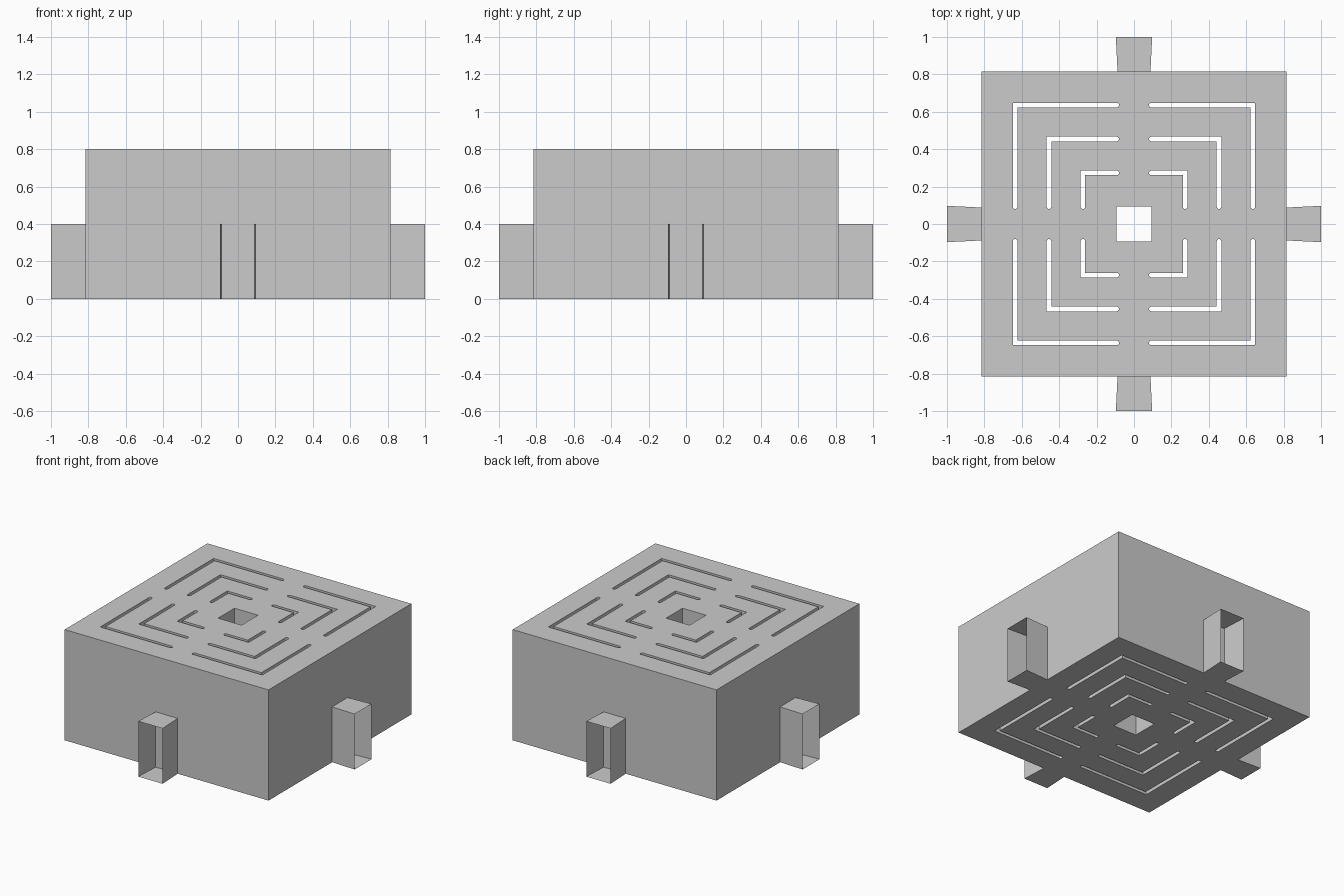
import bpy, bmesh
from math import cos, sin, pi
from mathutils import Matrix, Vector

if "Cube" in bpy.data.objects:
    bpy.data.objects.remove(bpy.data.objects["Cube"])

HALF, HEIGHT = 0.815, 0.8


def square(r):
    return [(-r, -r), (r, -r), (r, r), (-r, r)]


def slot(outer, width=0.025, gap=0.08, steps=8):
    """L-shaped slot in the +x +y corner with rounded ends."""
    inner, rad = outer - width, width / 2
    mid = outer - rad
    pts = [(outer, outer)]
    # rounded end of the arm running along x
    pts += [(gap + rad + rad * cos(a), mid + rad * sin(a))
            for a in (pi / 2 + pi * i / steps for i in range(steps + 1))]
    pts.append((inner, inner))
    # rounded end of the arm running along y
    pts += [(mid + rad * cos(a), gap + rad + rad * sin(a))
            for a in (pi + pi * i / steps for i in range(steps + 1))]
    return pts


# Block: filled outline with a square centre hole and three rings of slots
curve = bpy.data.curves.new("block", 'CURVE')
curve.dimensions, curve.fill_mode = '2D', 'BOTH'
curve.extrude = HEIGHT / 2
loops = [square(HALF), square(0.094)]
for r in (0.648, 0.467, 0.286):
    for k in range(4):
        turn = Matrix.Rotation(k * pi / 2, 2)
        loops.append([turn @ Vector(p) for p in slot(r)])
for loop in loops:
    sp = curve.splines.new('POLY')
    sp.points.add(len(loop) - 1)
    for p, co in zip(sp.points, loop):
        p.co = (co[0], co[1], 0, 1)
    sp.use_cyclic_u = True
block = bpy.data.objects.new("block", curve)
block.location.z = HEIGHT / 2
bpy.context.collection.objects.link(block)
bpy.context.view_layer.objects.active = block
block.select_set(True)
bpy.ops.object.convert(target='MESH')
block = bpy.context.object
bm = bmesh.new()
bm.from_mesh(block.data)
bmesh.ops.remove_doubles(bm, verts=bm.verts, dist=1e-5)
bmesh.ops.recalc_face_normals(bm, faces=bm.faces)
for f in bm.faces:
    f.smooth = False
bm.to_mesh(block.data)
bm.free()

# Spouts: thin open-ended ducts that flare outwards, one per side
for k, side in enumerate(("front", "right", "back", "left")):
    bm = bmesh.new()
    rings = []
    for y, w in ((-HALF, 0.088), (-1.0, 0.097)):
        rings.append([bm.verts.new((x, y, z))
                      for x, z in ((-w, 0), (w, 0), (w, 0.4), (-w, 0.4))])
    a, b = rings
    for i in range(4):
        j = (i + 1) % 4
        bm.faces.new((a[i], b[i], b[j], a[j]))
    bm.transform(Matrix.Rotation(k * pi / 2, 4, 'Z'))
    bm.normal_update()
    if bm.faces[:][0].normal.z > 0:   # floor must face down
        bmesh.ops.reverse_faces(bm, faces=bm.faces[:])
    me = bpy.data.meshes.new(side + "_spout")
    bm.to_mesh(me)
    bm.free()
    bpy.context.collection.objects.link(bpy.data.objects.new(side + "_spout", me))
